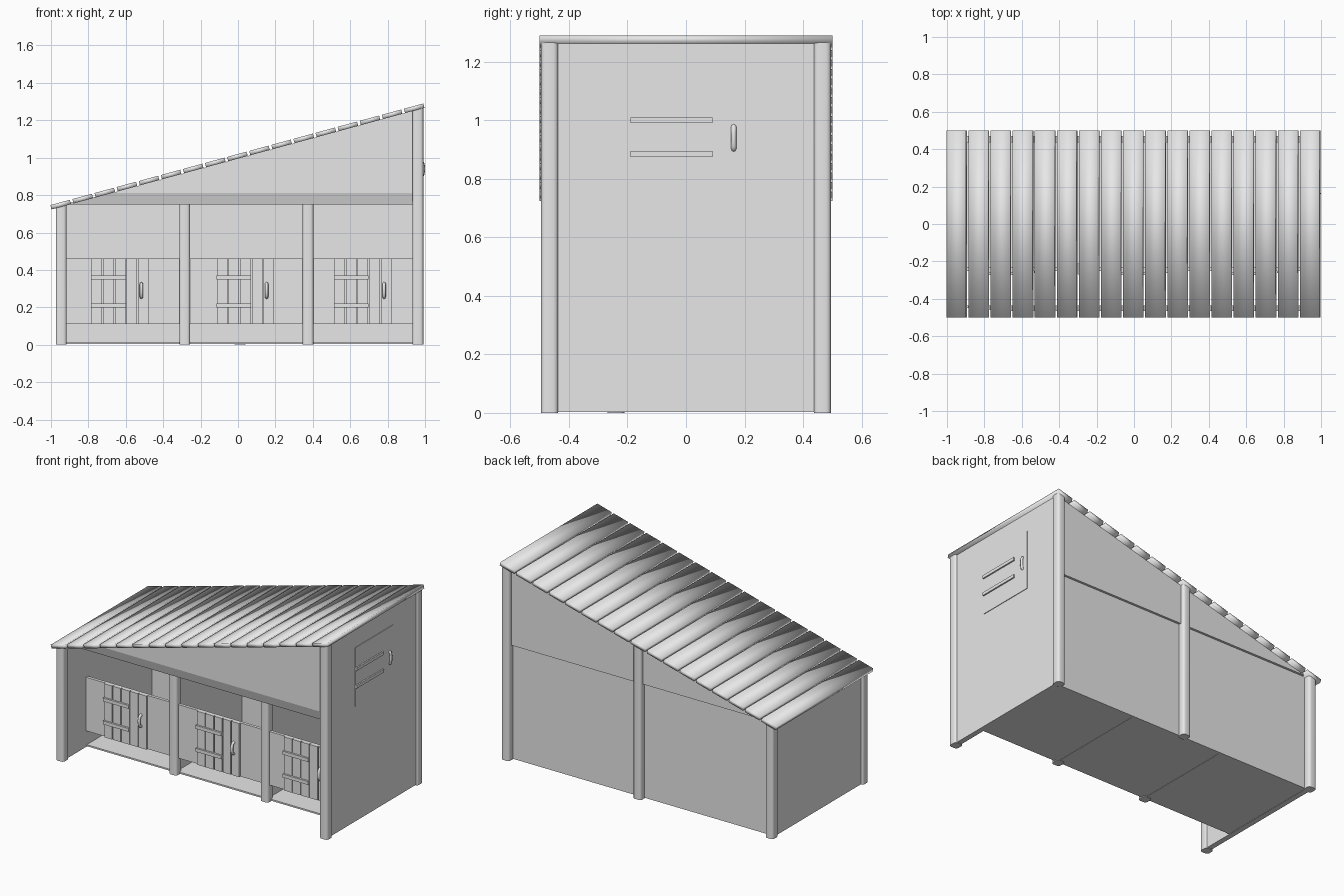
import bpy, bmesh, math
from mathutils import Matrix, Vector

if "Cube" in bpy.data.objects:
    bpy.data.objects.remove(bpy.data.objects["Cube"], do_unlink=True)

GREY = bpy.data.materials.new("plain grey")
GREY.use_nodes = True
GREY.diffuse_color = (0.8, 0.8, 0.8, 1)
GREY.node_tree.nodes["Principled BSDF"].inputs["Base Color"].default_value = (0.8, 0.8, 0.8, 1)

SLOPE = 0.2725


def roof_z(x):
    """Height of the roof underside."""
    return 0.995 + SLOPE * x


def finish(name, bm, smooth=None):
    bmesh.ops.recalc_face_normals(bm, faces=bm.faces)
    me = bpy.data.meshes.new(name)
    bm.to_mesh(me)
    bm.free()
    me.materials.append(GREY)
    ob = bpy.data.objects.new(name, me)
    bpy.context.collection.objects.link(ob)
    if smooth:
        bpy.ops.object.select_all(action="DESELECT")
        ob.select_set(True)
        bpy.context.view_layer.objects.active = ob
        bpy.ops.object.shade_smooth_by_angle(angle=math.radians(smooth))
    return ob


def add_box(bm, x, y, z):
    """Box from three (low, high) ranges; returns its vertices."""
    vs = bmesh.ops.create_cube(bm, size=1)["verts"]
    for v in vs:
        v.co = Vector([r[0] + (c + 0.5) * (r[1] - r[0]) for r, c in zip((x, y, z), v.co)])
    return vs


def box(name, x, y, z, bevel=0.0, under_roof=False):
    bm = bmesh.new()
    vs = add_box(bm, x, y, z)
    if bevel:
        edges = [e for e in bm.edges if abs(e.verts[0].co.z - e.verts[1].co.z) > 0.01]
        bmesh.ops.bevel(bm, geom=edges, offset=bevel, segments=3, affect="EDGES", profile=0.5)
    if under_roof:
        for v in bm.verts:
            if v.co.z > z[1] - 0.001:
                v.co.z = roof_z(v.co.x)
    return finish(name, bm, 40 if bevel else None)


def gable(name, y0, y1, chamfer=0.0):
    """Triangular board between the eaves line and the roof."""
    x0, x1, z0, z1 = -0.93, 0.95, 0.75, 0.81
    xm = (z1 - 0.995) / SLOPE
    profile = [(x0, z0), (x1, z0), (x1, z1), (x1, roof_z(x1)), (xm, z1)]
    bm = bmesh.new()
    rows = []
    for y, shift in ((y0, chamfer), (y1, 0)):
        rows.append([bm.verts.new((x, y + (shift if z == z0 else 0), z)) for x, z in profile])
    for a, b, c, d, e in rows:
        bm.faces.new((a, b, c, e))
        bm.faces.new((e, c, d))
    for i in range(5):
        j = (i + 1) % 5
        bm.faces.new((rows[0][i], rows[0][j], rows[1][j], rows[1][i]))
    return finish(name, bm)


def handle(name, matrix, height=0.09, depth=0.02, radius=0.009):
    """Bowed grip standing off the local XZ plane towards -y."""
    rings, sides = 9, 8
    bm = bmesh.new()
    loops = []
    for i in range(rings):
        t = math.pi * i / (rings - 1)
        centre = Vector((0, -depth * math.sin(t) ** 0.6, -math.cos(t) * (height / 2 - radius)))
        out = Vector((0, -math.sin(t), -math.cos(t)))
        loop = []
        for k in range(sides):
            a = 2 * math.pi * k / sides
            loop.append(bm.verts.new(centre + radius * (math.cos(a) * Vector((1, 0, 0)) + math.sin(a) * out)))
        loops.append(loop)
    for a, b in zip(loops, loops[1:]):
        for k in range(sides):
            m = (k + 1) % sides
            bm.faces.new((a[k], a[m], b[m], b[k]))
    bm.faces.new(loops[0])
    bm.faces.new(loops[-1])
    bm.transform(matrix)
    return finish(name, bm, 50)


# Roof planks running front to back, softly shaded
COUNT = 17
pitch = 2 / (COUNT - 1 + 0.93)
angle = math.atan(SLOPE)
for i in range(COUNT):
    cx = -1 + pitch * (i + 0.465)
    half = pitch * 0.465 / math.cos(angle) - 0.003
    bm = bmesh.new()
    add_box(bm, (-half, half), (-0.5, 0.5), (0, 0.024))
    bm.transform(Matrix.Translation((cx, 0, roof_z(cx))) @ Matrix.Rotation(-angle, 4, "Y"))
    plank = finish(f"roof_plank_{i + 1}", bm)
    for p in plank.data.polygons:
        p.use_smooth = True

# Posts: corners, back middle and the stall fronts
R = 0.029
FRONT = -0.24
posts = {
    "front_right_post": (-0.945, -0.466), "front_left_post": (0.962, -0.466),
    "back_right_post": (-0.945, 0.466), "back_left_post": (0.962, 0.466),
    "back_middle_post": (0.01, 0.466),
    "stall_post_right": (-0.285, FRONT), "stall_post_left": (0.375, FRONT),
}
for name, (x, y) in posts.items():
    box(name, (x - R, x + R), (y - R, y + R), (0, 0.7), 0.016, True)

# Floor, outer walls and stall dividers
box("floor", (-0.94, 0.96), (FRONT, 0.455), (0.005, 0.015))
box("right_wall", (-0.96, -0.925), (-0.46, 0.46), (0.003, 0.7), under_roof=True)
box("left_wall", (0.945, 0.979), (-0.46, 0.46), (0.003, 0.7), under_roof=True)
box("back_wall", (-0.94, 0.96), (0.435, 0.455), (0.003, 0.76))
for side, x in (("right", -0.285), ("left", 0.375)):
    box(f"divider_{side}", (x - 0.01, x + 0.01), (FRONT, 0.445), (0.003, 0.7), under_roof=True)
gable("front_gable", -0.465, -0.435, 0.018)
gable("back_gable", 0.435, 0.47)

# Stall fronts: panel, plank door, hinges and handle
bays = [(-0.925, -0.3, -0.785), (-0.27, 0.36, -0.115), (0.39, 0.945, 0.513)]
for n, (x0, x1, door) in enumerate(bays, 1):
    box(f"stall_panel_{n}", (x0, x1), (FRONT - 0.01, FRONT + 0.01), (0.11, 0.46))
    face = FRONT - 0.01
    for k in range(5):
        left = door + k * 0.062
        box(f"door_{n}_plank_{k + 1}", (left + 0.003, left + 0.059), (face - 0.012, face), (0.11, 0.46))
    for level, z in (("lower", 0.21), ("upper", 0.36)):
        box(f"door_{n}_{level}_hinge", (door, door + 0.185), (face - 0.024, face - 0.01), (z - 0.011, z + 0.011))
    handle(f"door_{n}_handle", Matrix.Translation((door + 0.268, face - 0.012, 0.29)))

# Shutter on the tall end wall
WALL = 0.979
box("shutter", (WALL - 0.005, WALL + 0.004), (-0.19, 0.2), (0.755, 1.14))
for level, z in (("lower", 0.885), ("upper", 1.0)):
    box(f"shutter_{level}_hinge", (WALL, WALL + 0.013), (-0.19, 0.09), (z - 0.01, z + 0.01))
handle("shutter_handle", Matrix.Translation((WALL + 0.002, 0.163, 0.94)) @ Matrix.Rotation(math.pi / 2, 4, "Z"),
       0.095, 0.01)
